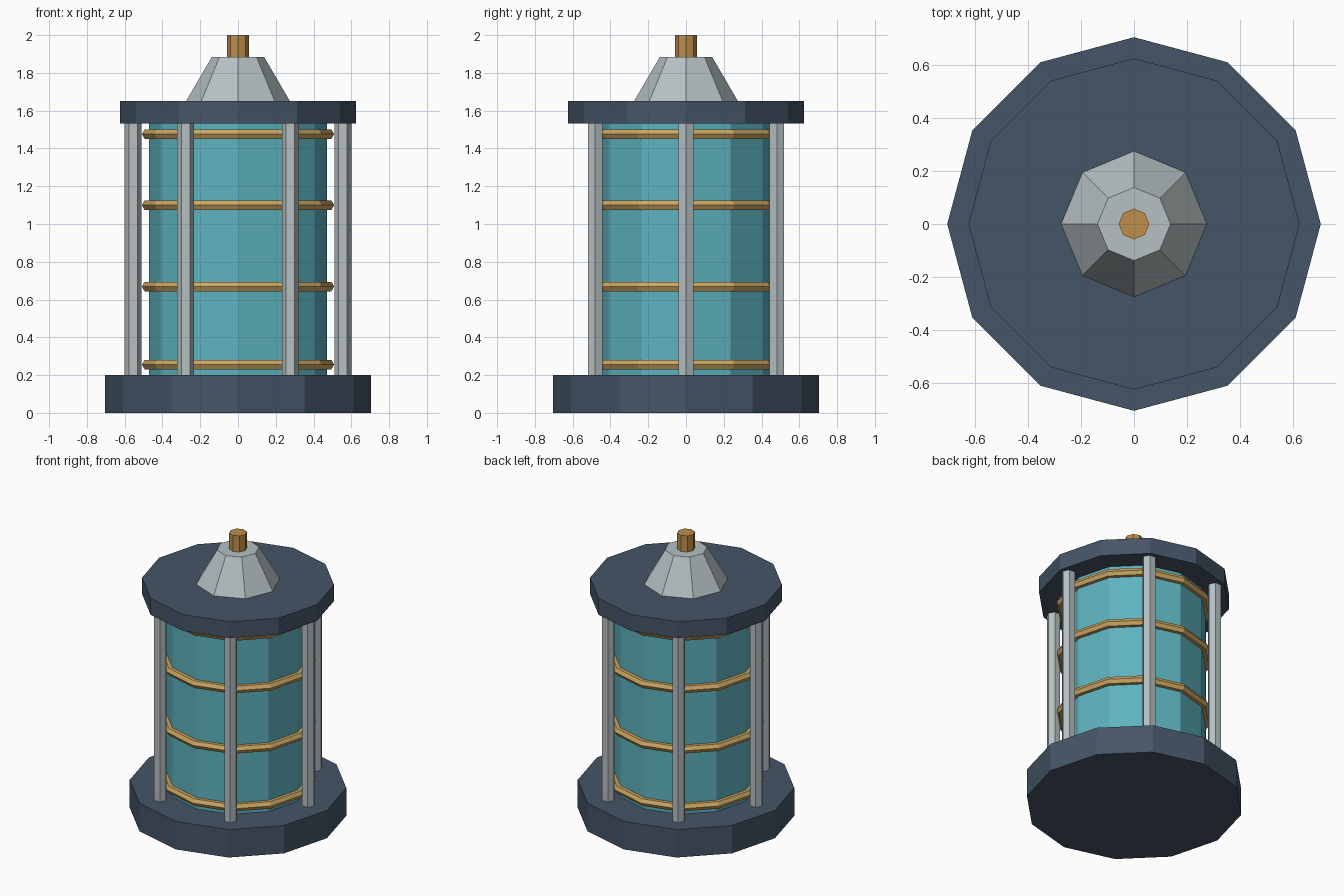
import bpy
from math import cos, sin, pi, tau

cube = bpy.data.objects.get("Cube")
if cube:
    bpy.data.objects.remove(cube, do_unlink=True)


def make_material(name, rgb):
    mat = bpy.data.materials.new(name)
    mat.use_nodes = True
    color = (*rgb, 1)
    mat.diffuse_color = color
    mat.node_tree.nodes["Principled BSDF"].inputs["Base Color"].default_value = color
    return mat


navy = make_material("navy metal", (0.06, 0.09, 0.135))
steel = make_material("pale steel", (0.47, 0.53, 0.54))
glass = make_material("teal glass", (0.11, 0.45, 0.52))
brass = make_material("brass", (0.60, 0.38, 0.12))
copper = make_material("copper", (0.52, 0.27, 0.07))


def finish(name, mat):
    obj = bpy.context.object
    obj.name = obj.data.name = name
    obj.data.materials.append(mat)
    return obj


def prism(name, mat, sides, bottom, top, r1, r2=None, x=0, y=0, turn=0):
    """Straight or tapered prism standing between two heights."""
    bpy.ops.mesh.primitive_cone_add(
        vertices=sides, radius1=r1, radius2=r1 if r2 is None else r2,
        depth=top - bottom, location=(x, y, (bottom + top) / 2),
        rotation=(0, 0, turn))
    return finish(name, mat)


# Base, glass body and lid
prism("base", navy, 12, 0, 0.2, 0.705)
prism("glass_body", glass, 12, 0.19, 1.54, 0.47)
prism("lid", navy, 12, 1.533, 1.65, 0.625)

# Tapered cap and finial
prism("cap", steel, 8, 1.65, 1.885, 0.275, 0.138)
prism("finial", copper, 8, 1.88, 2.0, 0.058)

# Six hexagonal posts around the body
for i in range(6):
    a = i * tau / 6
    prism(f"post_{i + 1}", steel, 6, 0.19, 1.54, 0.045,
          x=0.555 * cos(a), y=0.555 * sin(a), turn=pi / 6)

# Faceted bands around the glass
for i, z in enumerate((0.256, 0.669, 1.10, 1.476)):
    bpy.ops.mesh.primitive_torus_add(
        major_segments=12, minor_segments=6, major_radius=0.48,
        minor_radius=0.029, location=(0, 0, z))
    finish(f"band_{i + 1}", brass)
